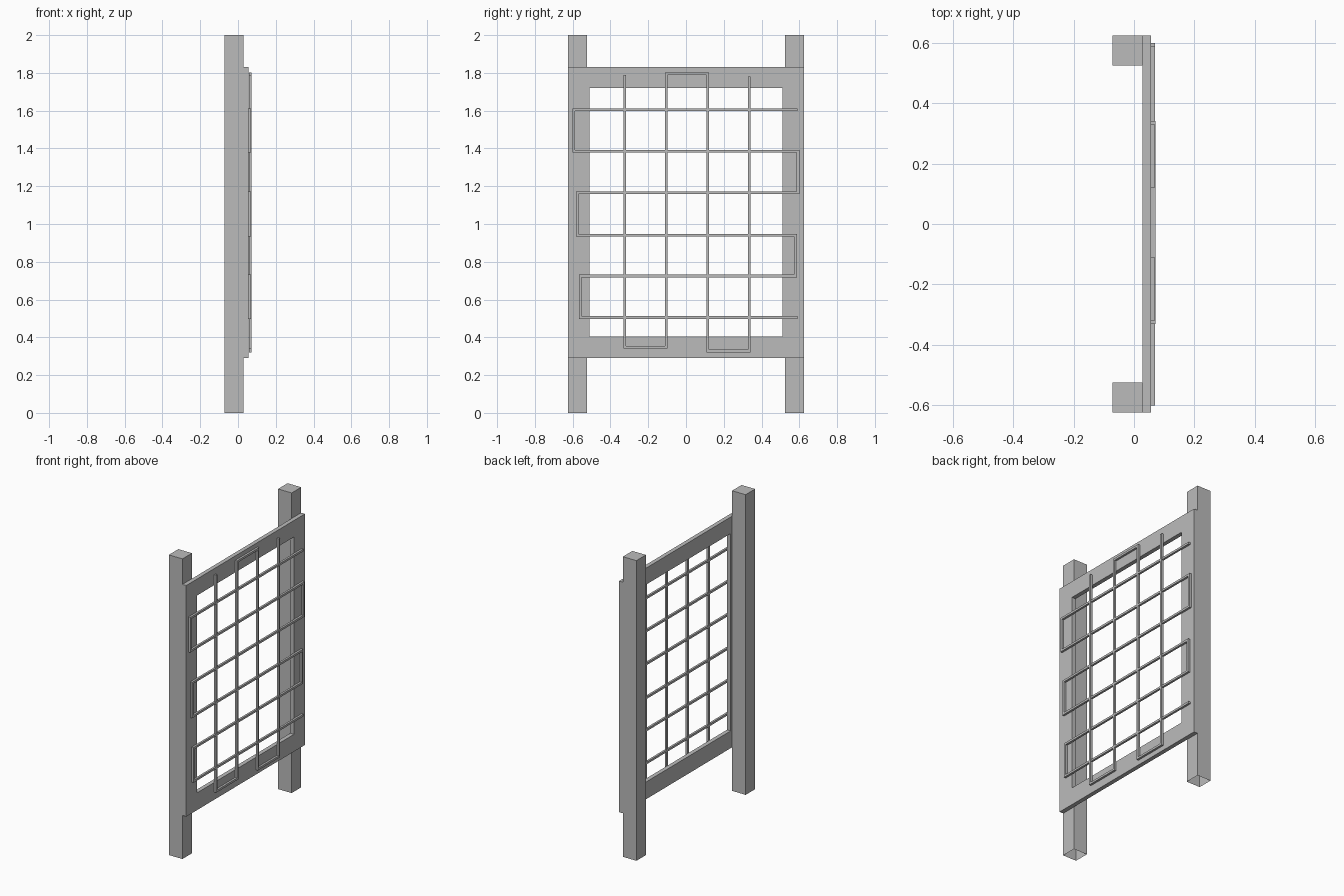
import bpy
import bmesh
from mathutils import Vector

old = bpy.data.objects.get("Cube")
if old:
    bpy.data.objects.remove(old, do_unlink=True)

# One plain grey for everything
grey = bpy.data.materials.new("plain grey")
grey.use_nodes = True
colour = (0.5, 0.5, 0.5, 1)
grey.diffuse_color = colour
grey.node_tree.nodes["Principled BSDF"].inputs["Base Color"].default_value = colour


def finish(name, bm):
    bmesh.ops.recalc_face_normals(bm, faces=bm.faces)
    mesh = bpy.data.meshes.new(name)
    bm.to_mesh(mesh)
    bm.free()
    mesh.materials.append(grey)
    obj = bpy.data.objects.new(name, mesh)
    bpy.context.collection.objects.link(obj)
    return obj


def bridge(bm, a, b):
    for i in range(len(a)):
        j = (i + 1) % len(a)
        bm.faces.new((a[i], a[j], b[j], b[i]))


def rectangle(bm, x, y, bottom, top):
    corners = [(-y, bottom), (y, bottom), (y, top), (-y, top)]
    return [bm.verts.new((x, *c)) for c in corners]


# Square posts, open underneath
def post(name, y):
    bm = bmesh.new()
    bmesh.ops.create_cube(bm, size=1)
    bmesh.ops.scale(bm, vec=(0.1, 0.1, 2), verts=bm.verts)
    bmesh.ops.translate(bm, vec=(-0.022, y, 1), verts=bm.verts)
    base = [f for f in bm.faces if f.calc_center_median().z < 0.01]
    finish(name, bm)if not base else None
    bmesh.ops.delete(bm, geom=base, context="FACES_ONLY")
    finish(name, bm)


post("right_post", -0.575)
post("left_post", 0.575)

# Flat frame with a rectangular opening
bm = bmesh.new()
back, front = 0.028, 0.056
outer = [rectangle(bm, x, 0.625, 0.29, 1.83) for x in (back, front)]
inner = [rectangle(bm, x, 0.51, 0.405, 1.72) for x in (back, front)]
bridge(bm, *outer)
bridge(bm, *inner)
for o, i in zip(outer, inner):
    bridge(bm, o, i)
finish("panel_frame", bm)


# Square wire swept along a right-angled path with mitred corners
def wire(name, path, near, far, half=0.007):
    pts = [Vector(p) for p in path]
    dirs = [(b - a).normalized() for a, b in zip(pts, pts[1:])]
    bm = bmesh.new()
    rings = []
    for k, p in enumerate(pts):
        d0, d1 = dirs[max(k - 1, 0)], dirs[min(k, len(dirs) - 1)]
        n0, n1 = Vector((-d0.y, d0.x)), Vector((-d1.y, d1.x))
        side = (n0 + n1) / (1 + n0.dot(n1)) * half
        a, b = p + side, p - side
        rings.append([bm.verts.new(c) for c in (
            (near, *a), (near, *b), (far, *b), (far, *a))])
    for a, b in zip(rings, rings[1:]):
        bridge(bm, a, b)
    bm.faces.new(rings[0])
    bm.faces.new(rings[-1])
    finish(name, bm)


# Horizontal serpentine, running side to side down the panel
heights = [1.605, 1.385, 1.165, 0.94, 0.725, 0.505]
ends = [0.59, -0.595, 0.593, -0.575, 0.58, -0.56, 0.59]
path = []
for z, a, b in zip(heights, ends, ends[1:]):
    path += [(a, z), (b, z)]
wire("horizontal_wire", path, 0.056, 0.07)

# Vertical serpentine, running up and down across the panel
columns = [-0.325, -0.105, 0.115, 0.335]
ends = [1.79, 0.348, 1.795, 0.328, 1.78]
path = []
for y, a, b in zip(columns, ends, ends[1:]):
    path += [(y, a), (y, b)]
wire("vertical_wire", path, 0.057, 0.071)
